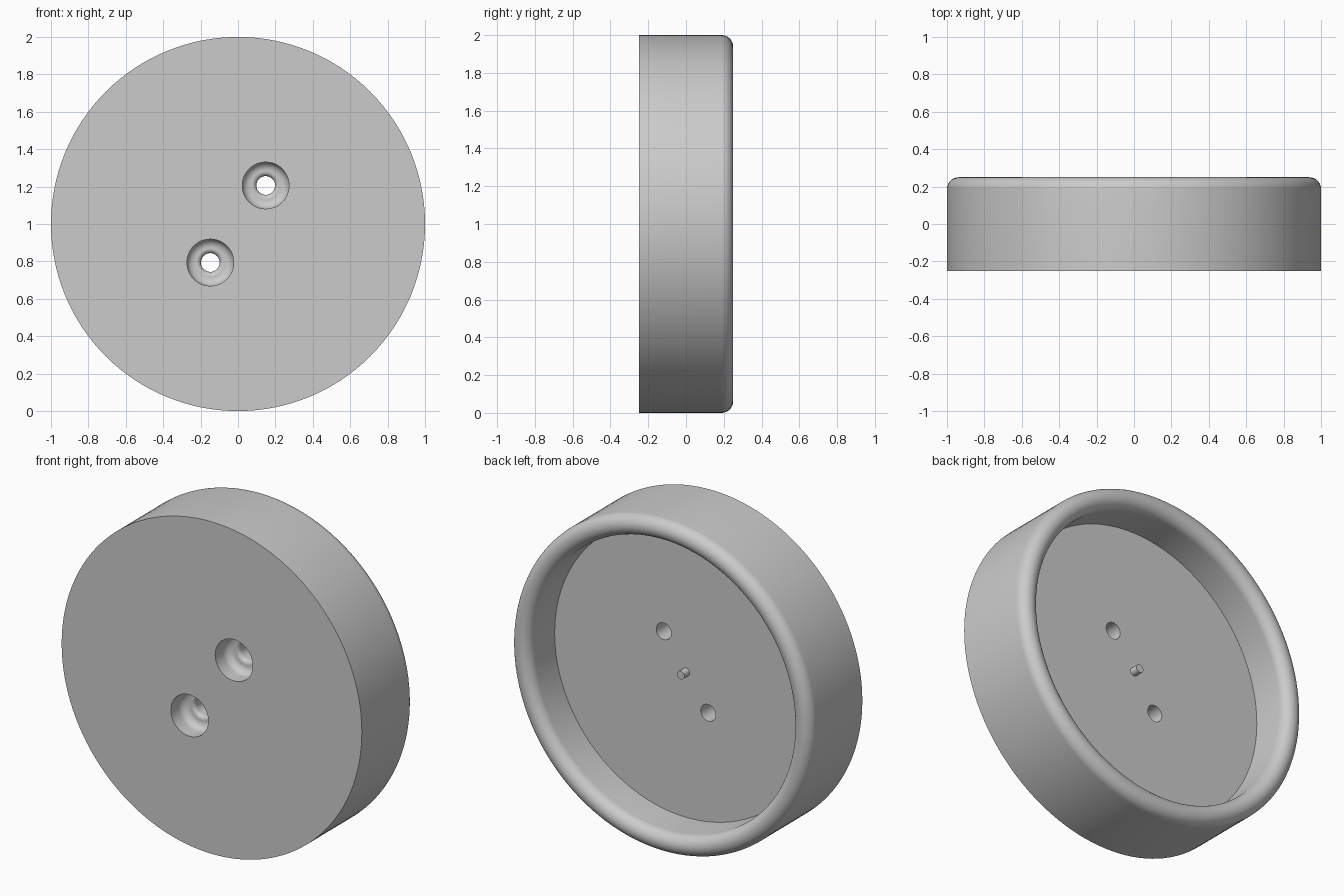
import bpy, bmesh
from math import sin, cos, pi, radians

cube = bpy.data.objects.get("Cube")
if cube:
    bpy.data.objects.remove(cube, do_unlink=True)

grey = bpy.data.materials.new("plain grey")
grey.use_nodes = True
grey.diffuse_color = (0.6, 0.6, 0.6, 1)
grey.node_tree.nodes["Principled BSDF"].inputs["Base Color"].default_value = (0.6, 0.6, 0.6, 1)


def arc(r, y, radius, start, end, steps=12):
    """Profile points (r, y) on an arc, angles in degrees."""
    angles = [radians(start + (end - start) * i / steps) for i in range(steps + 1)]
    return [(r + radius * cos(a), y + radius * sin(a)) for a in angles]


def lathe(name, profile, x=0, z=1, segments=128):
    """Turn a profile of (r, y) points about an axis along y, with flat end caps."""
    bm = bmesh.new()
    turns = [2 * pi * i / segments for i in range(segments)]
    rings = [[bm.verts.new((x + r * cos(t), y, z + r * sin(t))) for t in turns]
             for r, y in profile]
    for a, b in zip(rings, rings[1:]):
        for i in range(segments):
            j = (i + 1) % segments
            bm.faces.new((a[i], a[j], b[j], b[i]))
    bm.faces.new(rings[0])
    bm.faces.new(rings[-1])
    bmesh.ops.recalc_face_normals(bm, faces=bm.faces)
    mesh = bpy.data.meshes.new(name)
    bm.to_mesh(mesh)
    bm.free()
    mesh.materials.append(grey)
    obj = bpy.data.objects.new(name, mesh)
    bpy.context.collection.objects.link(obj)
    return obj


def smooth(obj):
    bpy.ops.object.select_all(action="DESELECT")
    obj.select_set(True)
    bpy.context.view_layer.objects.active = obj
    bpy.ops.object.shade_smooth_by_angle(angle=radians(30))


# Round dish: flat front, fully rounded rim, recessed floor at the back
wall = 0.125
rim = arc(1 - wall / 2, 0.25 - wall / 2, wall / 2, 0, 180, 20)
dish = lathe("dish", [(1, -0.25)] + rim + [(1 - wall, 0)])

# Two counterbored screw holes with softened steps
bore, hole, seat = 0.125, 0.05, -0.13
hole_profile = ([(bore, -0.3)]
                + arc(bore - 0.045, seat - 0.045, 0.045, 0, 90)
                + arc(hole + 0.025, seat + 0.025, 0.025, -90, -180)
                + [(hole, 0.05)])
cutters = []
for side in (1, -1):
    cutter = lathe("screw_hole_cutter", hole_profile, 0.148 * side, 1 + 0.206 * side, 48)
    cutter.hide_render = True
    cut = dish.modifiers.new("screw_hole", "BOOLEAN")
    cut.operation = "DIFFERENCE"
    cut.solver = "EXACT"
    cut.object = cutter
    cutters.append(cutter)

# Apply the cuts and drop the cutters
bpy.context.view_layer.update()
cut_mesh = bpy.data.meshes.new_from_object(
    dish.evaluated_get(bpy.context.evaluated_depsgraph_get()))
dish.modifiers.clear()
dish.data = cut_mesh
for cutter in cutters:
    bpy.data.objects.remove(cutter, do_unlink=True)
smooth(dish)

# Small locating pin at the middle of the floor
smooth(lathe("centre_pin", [(0.025, -0.02), (0.025, 0.05)], segments=32))
